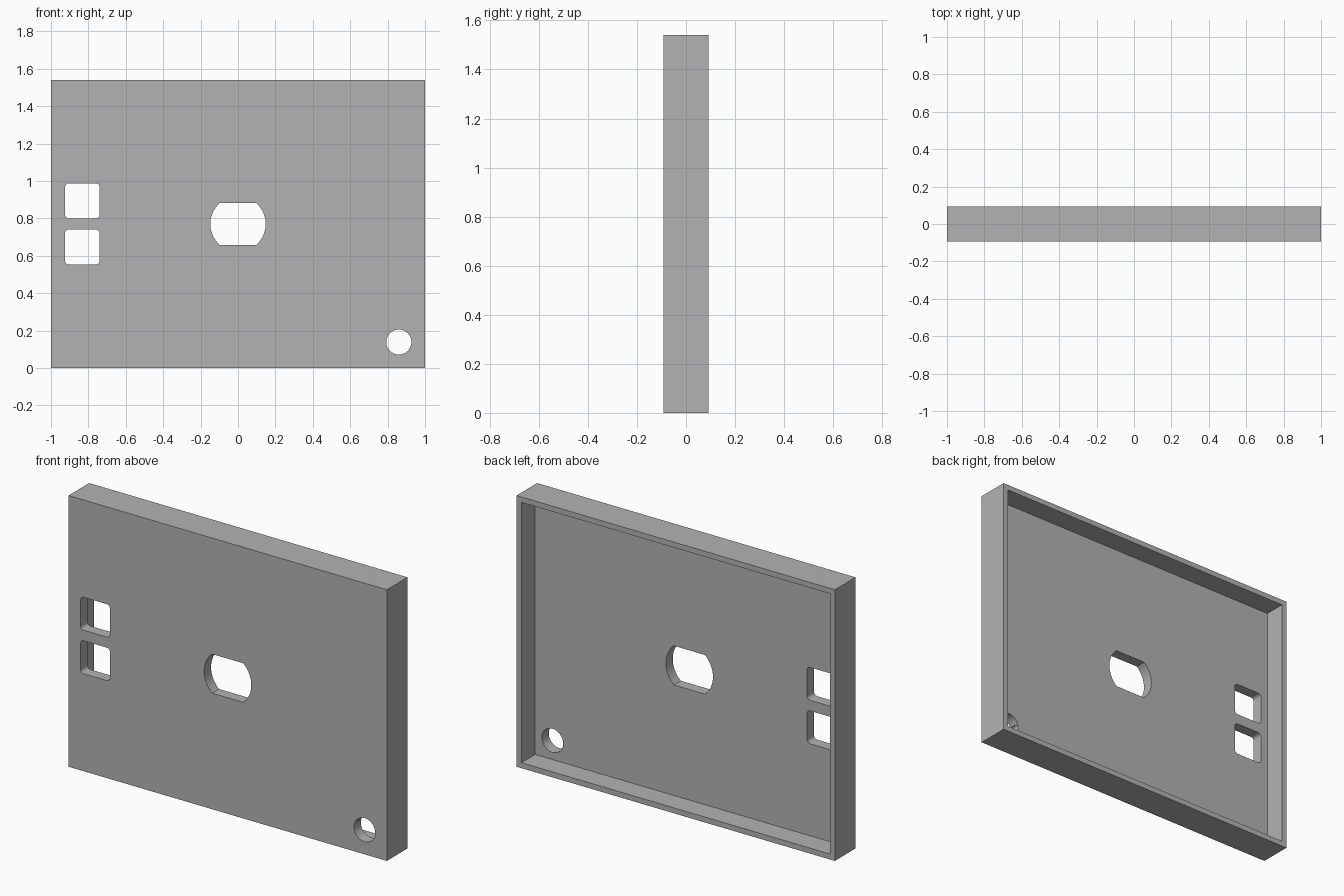
import bpy, bmesh
from math import sin, cos, asin, pi, radians

if "Cube" in bpy.data.objects:
    bpy.data.objects.remove(bpy.data.objects["Cube"], do_unlink=True)

W, D, H = 2.0, 0.185, 1.54       # overall size
WALL, PLATE = 0.031, 0.062       # rim and front plate thickness
FRONT, BACK = -D / 2, D / 2

grey = bpy.data.materials.new("plain grey")
grey.use_nodes = True
colour = (0.45, 0.45, 0.45, 1)
grey.diffuse_color = colour
grey.node_tree.nodes["Principled BSDF"].inputs["Base Color"].default_value = colour


def arc(cx, cz, r, start, end, steps):
    return [(cx + r * cos(start + (end - start) * i / steps),
             cz + r * sin(start + (end - start) * i / steps))
            for i in range(steps + 1)]


def rounded_rect(cx, cz, w, h, r):
    points = []
    for i, (sx, sz) in enumerate([(1, 1), (-1, 1), (-1, -1), (1, -1)]):
        points += arc(cx + sx * (w / 2 - r), cz + sz * (h / 2 - r), r,
                      i * pi / 2, (i + 1) * pi / 2, 6)
    return points


def rect(w, h):
    x, z = w / 2, h / 2
    return [(x, H / 2 + z), (-x, H / 2 + z), (-x, H / 2 - z), (x, H / 2 - z)]


def prism(name, profile, y0, y1):
    """Extrude an x-z profile from y0 to y1."""
    bm = bmesh.new()
    face = bm.faces.new([bm.verts.new((x, y0, z)) for x, z in profile])
    extruded = bmesh.ops.extrude_face_region(bm, geom=[face])["geom"]
    moved = [v for v in extruded if isinstance(v, bmesh.types.BMVert)]
    bmesh.ops.translate(bm, verts=moved, vec=(0, y1 - y0, 0))
    bmesh.ops.recalc_face_normals(bm, faces=bm.faces)
    mesh = bpy.data.meshes.new(name)
    bm.to_mesh(mesh)
    bm.free()
    mesh.materials.append(grey)
    obj = bpy.data.objects.new(name, mesh)
    bpy.context.collection.objects.link(obj)
    return obj


# Solid panel body
panel = prism("cover_panel", rect(W, H), FRONT, BACK)

# Round centre opening with flat top and bottom
r, flat = 0.148, 0.111
a = asin(flat / r)
centre = arc(0, H / 2, r, -a, a, 24) + arc(0, H / 2, r, pi - a, pi + a, 24)

# Open back, centre opening, two square windows and the corner hole
through = (FRONT - 0.1, BACK + 0.1)
cutters = [
    prism("back_recess", rect(W - 2 * WALL, H - 2 * WALL), FRONT + PLATE, BACK + 0.1),
    prism("centre_opening", centre, *through),
    prism("corner_hole", arc(0.86, 0.139, 0.067, 0, 2 * pi, 48)[:-1], *through),
]
for z in (0.894, 0.647):
    cutters.append(prism("square_window", rounded_rect(-0.832, z, 0.185, 0.187, 0.02), *through))

bpy.ops.object.select_all(action='DESELECT')
bpy.context.view_layer.objects.active = panel
panel.select_set(True)
for cutter in cutters:
    cut = panel.modifiers.new(cutter.name, 'BOOLEAN')
    cut.operation = 'DIFFERENCE'
    cut.solver = 'EXACT'
    cut.object = cutter
    bpy.ops.object.modifier_apply(modifier=cut.name)
    bpy.data.objects.remove(cutter, do_unlink=True)

bpy.ops.object.shade_smooth_by_angle(angle=radians(30))
